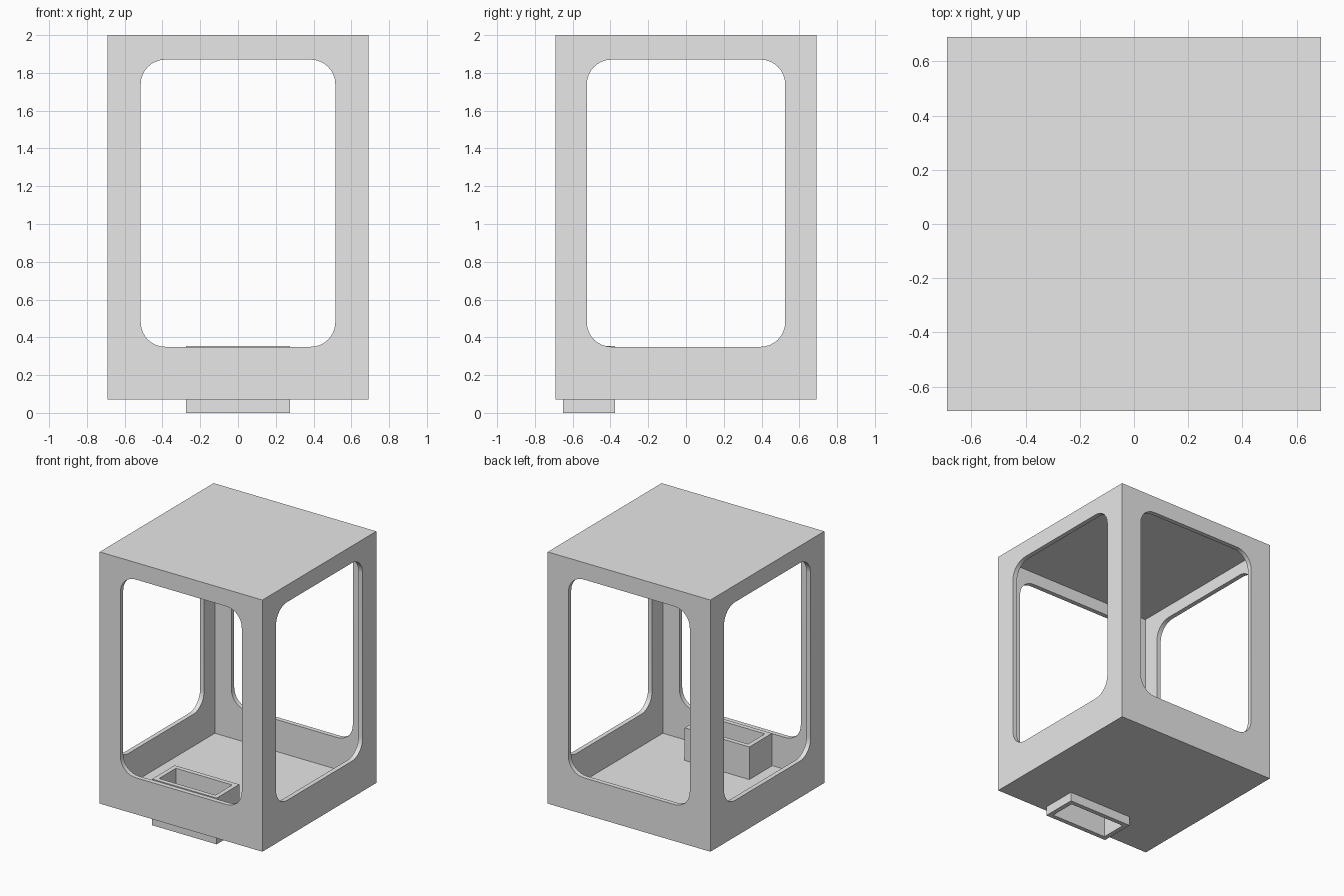
import bpy
import bmesh
from math import cos, sin, pi
from mathutils import Matrix, Vector

if "Cube" in bpy.data.objects:
    bpy.data.objects.remove(bpy.data.objects["Cube"])

HALF, BOTTOM, TOP, WALL = 0.69, 0.07, 2.0, 0.035
SILL, LINTEL, RADIUS = 0.35, 1.87, 0.13

grey = bpy.data.materials.new("light_grey")
grey.use_nodes = True
grey.diffuse_color = (0.8, 0.8, 0.8, 1)
grey.node_tree.nodes["Principled BSDF"].inputs["Base Color"].default_value = (0.8, 0.8, 0.8, 1)


def finish(name, bm):
    """Turn a bmesh into a named grey object."""
    bmesh.ops.recalc_face_normals(bm, faces=bm.faces)
    mesh = bpy.data.meshes.new(name)
    bm.to_mesh(mesh)
    bm.free()
    mesh.materials.append(grey)
    obj = bpy.data.objects.new(name, mesh)
    bpy.context.collection.objects.link(obj)
    return obj


def box(name, low, high):
    """Box between two opposite corners."""
    low, high = Vector(low), Vector(high)
    bm = bmesh.new()
    bmesh.ops.create_cube(bm, size=1, matrix=Matrix.Translation((low + high) / 2)
                          @ Matrix.Diagonal((high - low).to_4d()))
    return finish(name, bm)


def window_cutter(name, half_width, turn):
    """Rounded rectangle prism that passes through two opposite walls."""
    bm = bmesh.new()
    mid, half_height, steps = (SILL + LINTEL) / 2, (LINTEL - SILL) / 2, 8
    ring = []
    for corner, (sx, sz) in enumerate([(1, 1), (-1, 1), (-1, -1), (1, -1)]):
        for i in range(steps + 1):
            a = (corner + i / steps) * pi / 2
            ring.append(bm.verts.new((sx * (half_width - RADIUS) + RADIUS * cos(a), -1,
                                      mid + sz * (half_height - RADIUS) + RADIUS * sin(a))))
    face = bm.faces.new(ring)
    out = bmesh.ops.extrude_face_region(bm, geom=[face])
    moved = [g for g in out["geom"] if isinstance(g, bmesh.types.BMVert)]
    bmesh.ops.translate(bm, verts=moved, vec=(0, 2, 0))
    bmesh.ops.rotate(bm, verts=bm.verts, matrix=Matrix.Rotation(turn, 3, "Z"))
    return finish(name, bm)


def cut(target, *cutters):
    """Subtract the cutters from the target and discard them."""
    bpy.context.view_layer.objects.active = target
    for cutter in cutters:
        cutter.hide_render = True
        mod = target.modifiers.new("cut", "BOOLEAN")
        mod.operation, mod.solver, mod.object = "DIFFERENCE", "EXACT", cutter
        bpy.ops.object.modifier_apply(modifier=mod.name)
        bpy.data.objects.remove(cutter)


# Hollow cabinet with a rounded window in each wall
inner = HALF - WALL
cabinet = box("cabinet", (-HALF, -HALF, BOTTOM), (HALF, HALF, TOP))
cut(cabinet,
    box("cavity", (-inner, -inner, BOTTOM + WALL), (inner, inner, TOP - WALL)),
    window_cutter("front_back_windows", 0.515, 0),
    window_cutter("side_windows", 0.525, pi / 2),
    box("floor_opening", (-0.25, -0.63, 0), (0.25, -0.4, 0.3)))

# Rectangular chute, open at both ends, passing through the floor
chute = box("chute", (-0.274, -0.65, 0), (0.274, -0.376, 0.355))
cut(chute, box("chute_opening", (-0.274 + WALL, -0.65 + WALL, -0.1),
               (0.274 - WALL, -0.376 - WALL, 0.5)))

# Smooth the rounded window corners and keep the hard edges
for obj in (cabinet, chute):
    bpy.ops.object.select_all(action="DESELECT")
    obj.select_set(True)
    bpy.context.view_layer.objects.active = obj
    bpy.ops.object.shade_smooth_by_angle()
